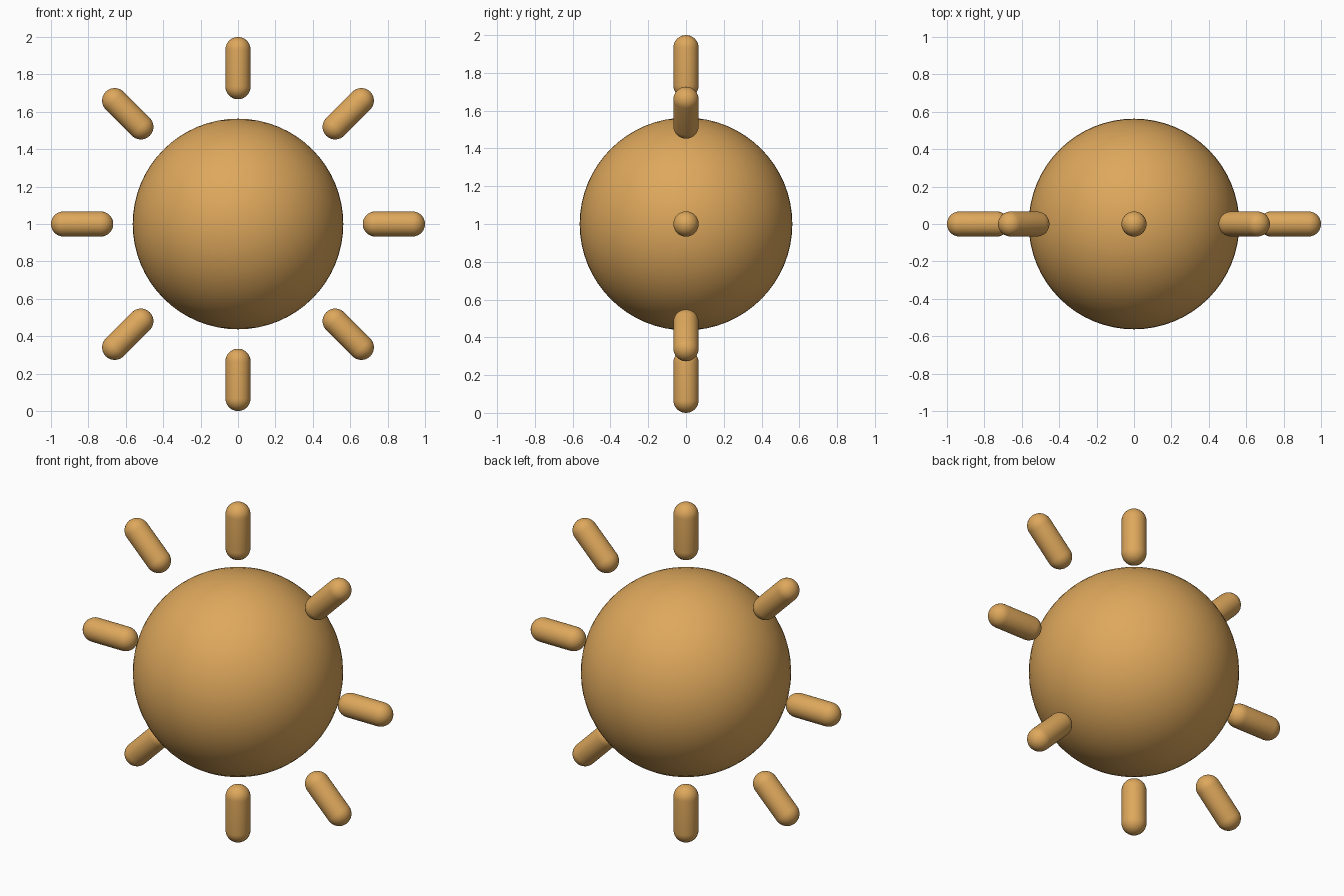
import bpy
import bmesh
from math import sin, cos, pi
from mathutils import Matrix, Vector

CENTRE = Vector((0, 0, 1))
BODY_RADIUS = 0.563
RAY_RADIUS = 0.067
RAY_INNER, RAY_OUTER = 0.667, 1.0
RAY_COUNT = 8

cube = bpy.data.objects.get("Cube")
if cube:
    bpy.data.objects.remove(cube, do_unlink=True)

# Single warm golden colour
gold = bpy.data.materials.new("warm_gold")
gold.use_nodes = True
colour = (0.73, 0.39, 0.107, 1)
gold.diffuse_color = colour
gold.node_tree.nodes["Principled BSDF"].inputs["Base Color"].default_value = colour


def add_object(name, bm):
    """Turn a bmesh into a smooth-shaded gold object."""
    bmesh.ops.recalc_face_normals(bm, faces=bm.faces)
    mesh = bpy.data.meshes.new(name)
    bm.to_mesh(mesh)
    bm.free()
    mesh.materials.append(gold)
    mesh.shade_smooth()
    obj = bpy.data.objects.new(name, mesh)
    bpy.context.collection.objects.link(obj)
    return obj


def capsule(radius, start, end, steps=8, sides=32):
    """Round-ended rod along z, spun from a half profile."""
    bm = bmesh.new()
    profile = []
    for centre, first in ((start + radius, -pi / 2), (end - radius, 0)):
        for i in range(steps + 1):
            a = first + i * pi / 2 / steps
            profile.append((radius * cos(a), 0, centre + radius * sin(a)))
    verts = [bm.verts.new(p) for p in profile]
    edges = [bm.edges.new(pair) for pair in zip(verts, verts[1:])]
    bmesh.ops.spin(bm, geom=verts + edges, axis=(0, 0, 1), cent=(0, 0, 0),
                   angle=2 * pi, steps=sides)
    bmesh.ops.remove_doubles(bm, verts=bm.verts, dist=0.0001)
    return bm


# Central ball
ball = bmesh.new()
bmesh.ops.create_uvsphere(ball, u_segments=64, v_segments=32, radius=BODY_RADIUS)
add_object("sun_ball", ball).location = CENTRE

# Ring of rays around the ball in the upright plane
for i in range(RAY_COUNT):
    ray = add_object(f"sun_ray_{i + 1}", capsule(RAY_RADIUS, RAY_INNER, RAY_OUTER))
    ray.matrix_world = (Matrix.Translation(CENTRE)
                        @ Matrix.Rotation(i * 2 * pi / RAY_COUNT, 4, "Y"))
